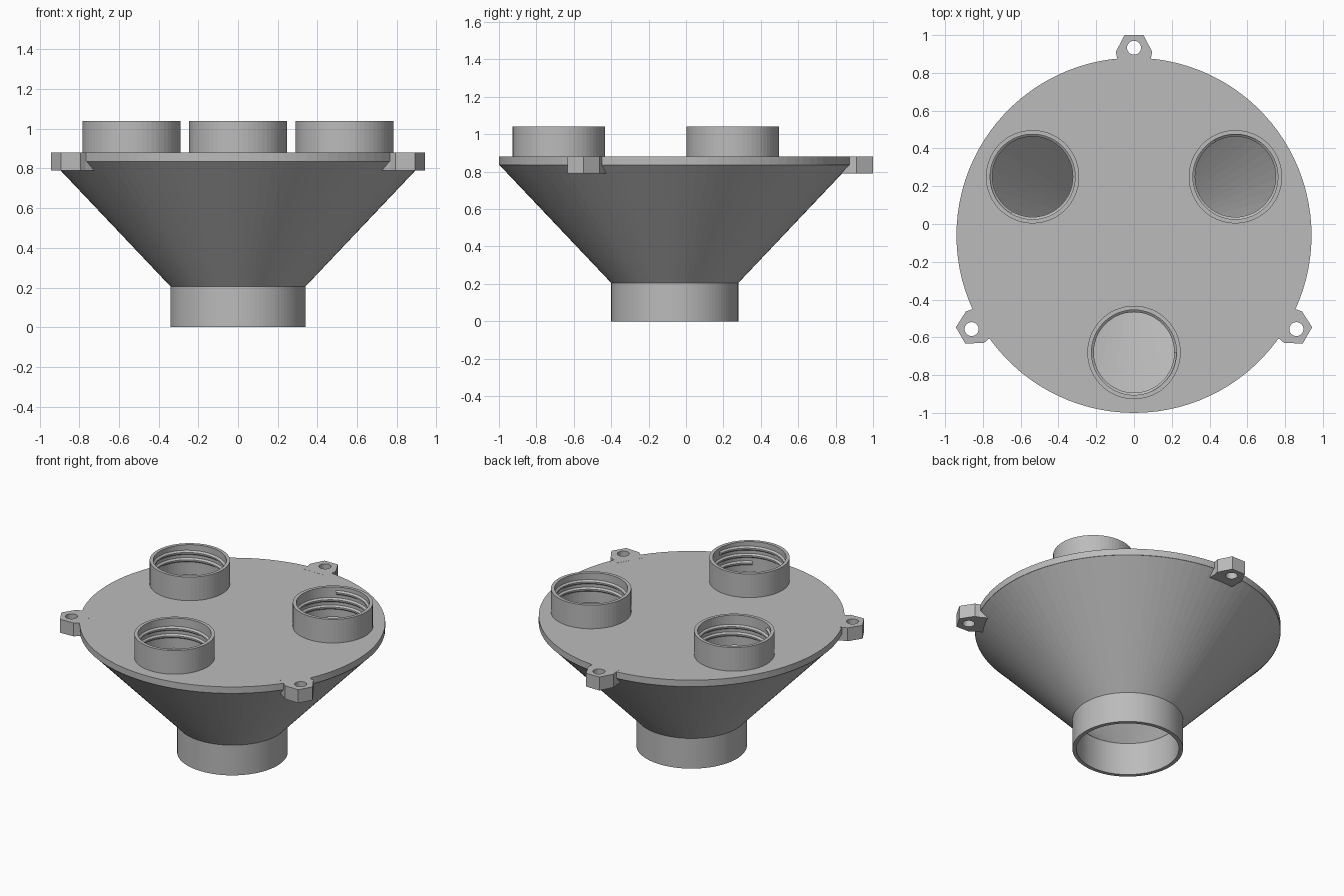
import bpy, bmesh, math
from mathutils import Vector, Matrix

if "Cube" in bpy.data.objects:
    bpy.data.objects.remove(bpy.data.objects["Cube"])

CY = -0.06            # y of the main axis
SEG = 100
grey = bpy.data.materials.new("plain grey")
grey.diffuse_color = (0.5, 0.5, 0.5, 1)
grey.use_nodes = True
grey.node_tree.nodes["Principled BSDF"].inputs["Base Color"].default_value = grey.diffuse_color


def finish(bm, name, matrix):
    bmesh.ops.recalc_face_normals(bm, faces=bm.faces[:])
    bm.transform(matrix)
    me = bpy.data.meshes.new(name)
    bm.to_mesh(me)
    bm.free()
    me.materials.append(grey)
    ob = bpy.data.objects.new(name, me)
    bpy.context.collection.objects.link(ob)
    return ob


def lathe(name, profile, segs, matrix):
    """Revolve a closed (radius, height) profile around z."""
    bm = bmesh.new()
    rings = [[bm.verts.new((r * math.cos(2 * math.pi * i / segs),
                            r * math.sin(2 * math.pi * i / segs), z))
              for r, z in profile] for i in range(segs)]
    n = len(profile)
    for i in range(segs):
        a, b = rings[i], rings[(i + 1) % segs]
        for j in range(n):
            k = (j + 1) % n
            bm.faces.new((a[j], b[j], b[k], a[k]))
    return finish(bm, name, matrix)


def circle(cx, cy, r, n):
    return [(cx + r * math.cos(2 * math.pi * i / n),
             cy + r * math.sin(2 * math.pi * i / n)) for i in range(n)]


def plate(name, outlines, z0, z1, matrix):
    """Extrude an outline with holes from z0 to z1."""
    bm = bmesh.new()
    edges = []
    for pts in outlines:
        vs = [bm.verts.new((x, y, z0)) for x, y in pts]
        edges += [bm.edges.new((vs[i - 1], vs[i])) for i in range(len(vs))]
    bmesh.ops.triangle_fill(bm, edges=edges, use_beauty=True, normal=Vector((0, 0, 1)))
    ext = bmesh.ops.extrude_face_region(bm, geom=bm.faces[:])
    top = [g for g in ext["geom"] if isinstance(g, bmesh.types.BMVert)]
    bmesh.ops.translate(bm, verts=top, vec=(0, 0, z1 - z0))
    return finish(bm, name, matrix)


def thread(name, matrix):
    """Right-handed internal thread ridge swept along a helix."""
    bm = bmesh.new()
    section = [(0.228, -0.017), (0.213, -0.005), (0.213, 0.005), (0.228, 0.017)]
    turns, pitch, z0, start, step = 2 + 1 / 6, 0.05, 0.895, math.radians(30), 60
    n = round(turns * step)
    rows = []
    for i in range(n + 1):
        a = start + 2 * math.pi * i / step
        z = z0 + pitch * i / step
        rows.append([bm.verts.new((r * math.cos(a), r * math.sin(a), z + h))
                     for r, h in section])
    for a, b in zip(rows, rows[1:]):
        for j in range(4):
            k = (j + 1) % 4
            bm.faces.new((a[j], b[j], b[k], a[k]))
    bm.faces.new(rows[0])
    bm.faces.new(rows[-1])
    return finish(bm, name, matrix)


axis = Matrix.Translation((0, CY, 0))

# hollow funnel with its outlet neck
lathe("funnel_body", [(0.315, 0), (0.34, 0), (0.34, 0.205), (0.94, 0.838),
                      (0.90, 0.838), (0.315, 0.22)], SEG, axis)

# top plate with three openings
ports = [math.radians(a) for a in (30, 150, 270)]
holes = [circle(0.62 * math.cos(a), 0.62 * math.sin(a), 0.235, 60) for a in ports]
plate("top_plate", [circle(0, 0, 0.94, SEG)] + holes, 0.836, 0.88, axis)

# threaded collars
for i, a in enumerate(ports):
    m = axis @ Matrix.Rotation(a, 4, 'Z') @ Matrix.Translation((0.62, 0, 0))
    lathe(f"collar_{i + 1}", [(0.225, 0.836), (0.247, 0.836),
                              (0.247, 1.04), (0.225, 1.04)], 60, m)
    thread(f"collar_thread_{i + 1}", m)

# mounting lugs with screw holes
lug = [(0.885, -0.09), (0.94, -0.09), (0.972, -0.096), (1.06, -0.05),
       (1.06, 0.05), (0.972, 0.096), (0.94, 0.09), (0.885, 0.09)]
for i, deg in enumerate((90, 210, 330)):
    m = axis @ Matrix.Rotation(math.radians(deg), 4, 'Z')
    plate(f"mounting_lug_{i + 1}", [lug, circle(0.993, 0, 0.037, 32)], 0.79, 0.8805, m)
